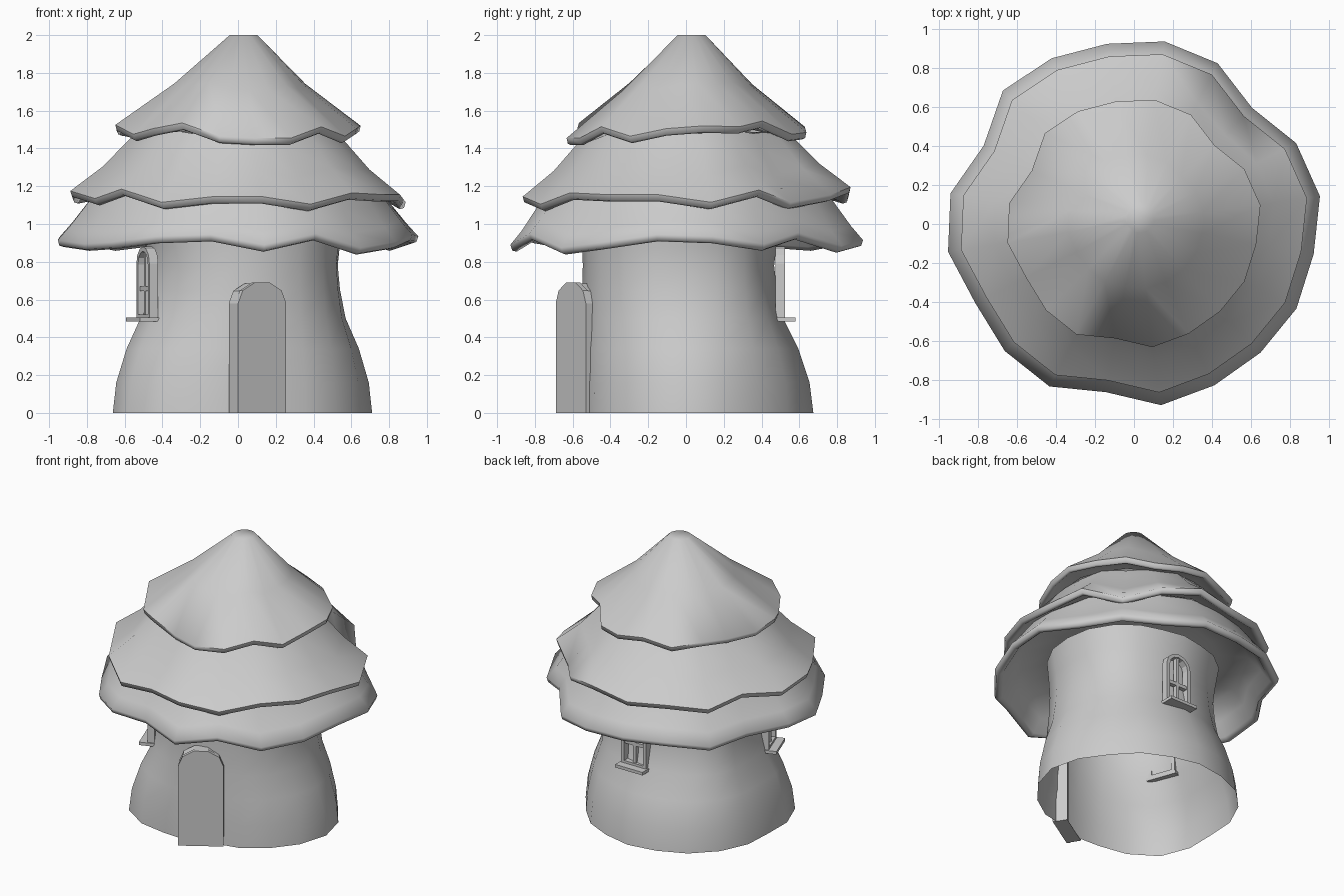
import bpy, bmesh, math
from mathutils import Matrix

if "Cube" in bpy.data.objects:
    bpy.data.objects.remove(bpy.data.objects["Cube"])

N = 20


def make(name, verts, faces, matrix=None, smooth=None):
    me = bpy.data.meshes.new(name)
    me.from_pydata(verts, [], faces)
    bm = bmesh.new()
    bm.from_mesh(me)
    bmesh.ops.recalc_face_normals(bm, faces=bm.faces)
    bm.to_mesh(me)
    bm.free()
    ob = bpy.data.objects.new(name, me)
    bpy.context.collection.objects.link(ob)
    if matrix:
        ob.matrix_world = matrix
    if smooth:
        bpy.ops.object.select_all(action='DESELECT')
        ob.select_set(True)
        bpy.context.view_layer.objects.active = ob
        bpy.ops.object.shade_smooth_by_angle(angle=math.radians(smooth))
    return ob


def loft(name, rings, cap_first=False, smooth=45):
    n = len(rings[0])
    verts = [v for r in rings for v in r]
    faces = [(j * n + i, j * n + (i + 1) % n, (j + 1) * n + (i + 1) % n, (j + 1) * n + i)
             for j in range(len(rings) - 1) for i in range(n)]
    if cap_first:
        faces.append(tuple(range(n)))
    return make(name, verts, faces, smooth=smooth)


# Lumpy stump-shaped wall, open below
low = [.71, .66, .66, .675, .69, .66, .72, .61, .555, .64]
high = [.535, .53, .47, .47, .53, .48, .52, .54, .545, .56]


def sample(vals, i):
    a, b = vals[i // 2], vals[(i // 2 + 1) % 10]
    return a if i % 2 == 0 else (a + b) / 2 * 1.01


rings = []
for z, t in [(0, 0), (.16, .1), (.34, .4), (.5, .8), (.65, .97), (.78, 1.04), (.88, .98), (1.05, .8)]:
    ring = []
    for i in range(N):
        r = sample(low, i) * (1 - t) + sample(high, i) * t
        a = 2 * math.pi * i / N
        ring.append((r * math.cos(a), r * math.sin(a), z))
    rings.append(ring)
loft("wall", rings)

# Roof tiers share one wavy outline
R = [.965, .93, .85, .93, .95, .935, .95, .96, .87, .955,
     .965, .91, .93, .94, .875, .94, .925, .926, .94, .935]


def roof_ring(s, z, w, wave, shift=0):
    zm = sum(wave) / N
    out = []
    for k in range(N):
        a = math.radians(8.5 + 18 * k)
        r = s * (.93 + w * (R[k] - .93))
        out.append((r * math.cos(a) + shift, r * math.sin(a) + shift, z + w * (wave[k] - zm)))
    return out


def tier(name, s, wave, profile, under, cap=False):
    zm = sum(wave) / N
    rings = [roof_ring(ps, pz, w, wave, sh) for ps, pz, w, sh in profile]
    rings += [roof_ring(s, zm + .015, 1, wave),
              roof_ring(s * .99, zm - .015, 1, wave),
              roof_ring(s * .965, zm - .022, 1, wave)]
    # underside runs in to the tier below, or up to the wall
    rings += [roof_ring(ps, pz, w, wave) for ps, pz, w in under]
    loft(name, rings, cap_first=cap, smooth=60)


tier("lower_roof", 1.0,
     [.92, .88, .94, .87, .90, .90, .91, .88, .90, .92,
      .90, .88, .89, .92, .93, .875, .935, .86, .89, .93],
     [(.80, 1.18, .3, 0), (.855, 1.10, .6, 0), (.935, .99, .9, 0)],
     [(.94, .90, 1), (.88, .985, .9), (.80, 1.08, .6), (.60, 1.10, 0), (.45, 1.08, 0)])
tier("middle_roof", .93,
     [1.10, 1.165, 1.10, 1.14, 1.18, 1.13, 1.15, 1.12, 1.16, 1.13,
      1.16, 1.12, 1.17, 1.10, 1.13, 1.13, 1.09, 1.15, 1.14, 1.14],
     [(.56, 1.49, .3, 0), (.62, 1.43, .5, 0), (.755, 1.285, .8, 0)],
     [(.88, 1.125, 1), (.80, 1.16, .5)])
tier("upper_roof", .68,
     [1.505, 1.50, 1.53, 1.46, 1.47, 1.50, 1.46, 1.50, 1.47, 1.49,
      1.51, 1.46, 1.49, 1.52, 1.45, 1.44, 1.44, 1.50, 1.45, 1.49],
     [(.08, 2.0, 0, .03), (.37, 1.73, .5, .01)],
     [(.64, 1.47, 1), (.56, 1.48, .4)], cap=True)


# Arched outlines for door and windows
def arch(w, z0, spring, top, n=5):
    pts = [(-w, z0)]
    for i in range(n + 1):
        a = math.pi * (1 - i / n)
        pts.append((w * math.cos(a), spring + (top - spring) * math.sin(a) / math.sin(math.pi * (n // 2) / n)))
    return pts + [(w, z0)]


def slab(name, pts, y0, y1, m):
    n = len(pts)
    verts = [(x, y, z) for y in (y0, y1) for x, z in pts]
    faces = [tuple(range(n)), tuple(range(n, 2 * n))]
    faces += [(i, (i + 1) % n, n + (i + 1) % n, n + i) for i in range(n)]
    make(name, verts, faces, m)


def frame(name, outer, inner, y0, y1, m):
    n = len(outer)
    loops = [[(x, y, z) for x, z in p] for p, y in
             ((outer, y0), (outer, y1), (inner, y1), (inner, y0))]
    verts = [v for l in loops for v in l]
    faces = [(j * n + i, j * n + (i + 1) % n, (j + 1) % 4 * n + (i + 1) % n, (j + 1) % 4 * n + i)
             for j in range(4) for i in range(n)]
    make(name, verts, faces, m)


def bar(name, x0, x1, y0, y1, z0, z1, m):
    slab(name, [(x0, z0), (x0, z1), (x1, z1), (x1, z0)], y0, y1, m)


# Door leaf and its surround
def place(x, y, deg):
    return Matrix.Translation((x, y, 0)) @ Matrix.Rotation(math.radians(deg), 4, 'Z')


m = place(.128, -.61, 32)
slab("door_leaf", arch(.15, 0, .58, .69), 0, .03, m)
frame("door_frame", arch(.146, 0, .58, .686), arch(.118, .002, .565, .66), .03, .10, m)

# Windows with crossbars and sills
for side, m in (("back", place(.055, .50, 180)), ("left", place(-.48, -.27, -70))):
    frame(side + "_window_frame", arch(.1, .5, .79, .88, 6), arch(.076, .522, .785, .856, 6), -.025, .025, m)
    bar(side + "_window_mullion", -.012, .012, -.015, .015, .51, .865, m)
    bar(side + "_window_crossbar", -.09, .09, -.015, .015, .645, .67, m)
    bar(side + "_window_sill", -.11, .11, -.08, .03, .483, .505, m)
